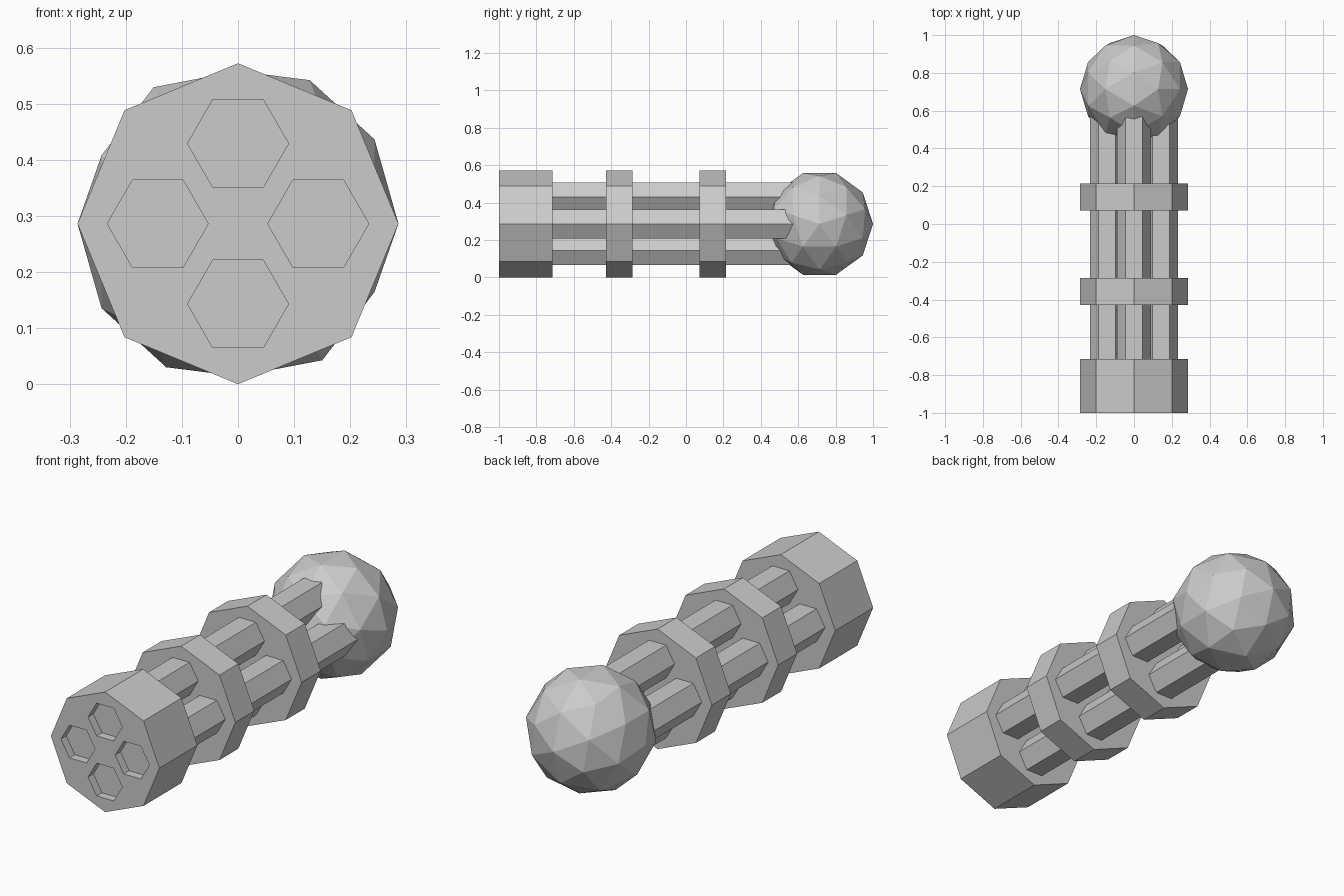
import bpy
import bmesh
from math import cos, sin, tau
from mathutils import Matrix, Vector

if "Cube" in bpy.data.objects:
    bpy.data.objects.remove(bpy.data.objects["Cube"], do_unlink=True)

R = 0.286          # body radius, also the height of the long axis
BARREL_R = 0.09
OFFSET = 0.143     # barrel distance from the long axis
BARRELS = {"right": (-OFFSET, R), "left": (OFFSET, R),
           "top": (0, R + OFFSET), "bottom": (0, R - OFFSET)}

grey = bpy.data.materials.new("plain_grey")
grey.use_nodes = True
grey.diffuse_color = (0.6, 0.6, 0.6, 1)
grey.node_tree.nodes["Principled BSDF"].inputs["Base Color"].default_value = (0.6, 0.6, 0.6, 1)


def make_object(name, bm):
    bmesh.ops.recalc_face_normals(bm, faces=bm.faces)
    mesh = bpy.data.meshes.new(name)
    bm.to_mesh(mesh)
    bm.free()
    mesh.materials.append(grey)
    obj = bpy.data.objects.new(name, mesh)
    bpy.context.scene.collection.objects.link(obj)
    return obj


def add_prism(bm, sides, radius, y0, y1, x=0, z=R):
    """Prism along y with a corner pointing to +x."""
    ring = [bm.verts.new((x + radius * cos(tau * i / sides), y0,
                          z + radius * sin(tau * i / sides))) for i in range(sides)]
    cap = bm.faces.new(ring)
    back = bmesh.ops.extrude_face_region(bm, geom=[cap], use_keep_orig=True)
    verts = [v for v in back["geom"] if isinstance(v, bmesh.types.BMVert)]
    bmesh.ops.translate(bm, verts=verts, vec=Vector((0, y1 - y0, 0)))


def prism(name, *args, **kwargs):
    bm = bmesh.new()
    add_prism(bm, *args, **kwargs)
    return make_object(name, bm)


# Octagonal muzzle block and the two clamping rings
muzzle = prism("muzzle_block", 8, R, -1, -0.714)
prism("front_ring", 8, R, -0.428, -0.286)
prism("rear_ring", 8, R, 0.071, 0.214)

# Shallow hexagonal bores in the muzzle face
bm = bmesh.new()
for x, z in BARRELS.values():
    add_prism(bm, 6, BARREL_R, -1.1, -0.96, x=x, z=z)
cutter = make_object("bore_cutter", bm)
cutter.hide_render = True
cut = muzzle.modifiers.new("bores", 'BOOLEAN')
cut.operation = 'DIFFERENCE'
cut.solver = 'EXACT'
cut.object = cutter
bpy.context.view_layer.objects.active = muzzle
bpy.ops.object.modifier_apply(modifier=cut.name)
bpy.data.objects.remove(cutter, do_unlink=True)

# Hexagonal barrels running into the ball
for side, (x, z) in BARRELS.items():
    prism(side + "_barrel", 6, BARREL_R, -0.73, 0.62, x=x, z=z)

# Faceted ball at the back, its pole turned to the x axis
bm = bmesh.new()
bmesh.ops.create_icosphere(bm, subdivisions=2, radius=R)
turn = Matrix(((0, 0, 1), (0, -1, 0), (1, 0, 0))).to_4x4()
bm.transform(Matrix.Translation((0, 0.714, R)) @ turn)
make_object("rear_ball", bm)
